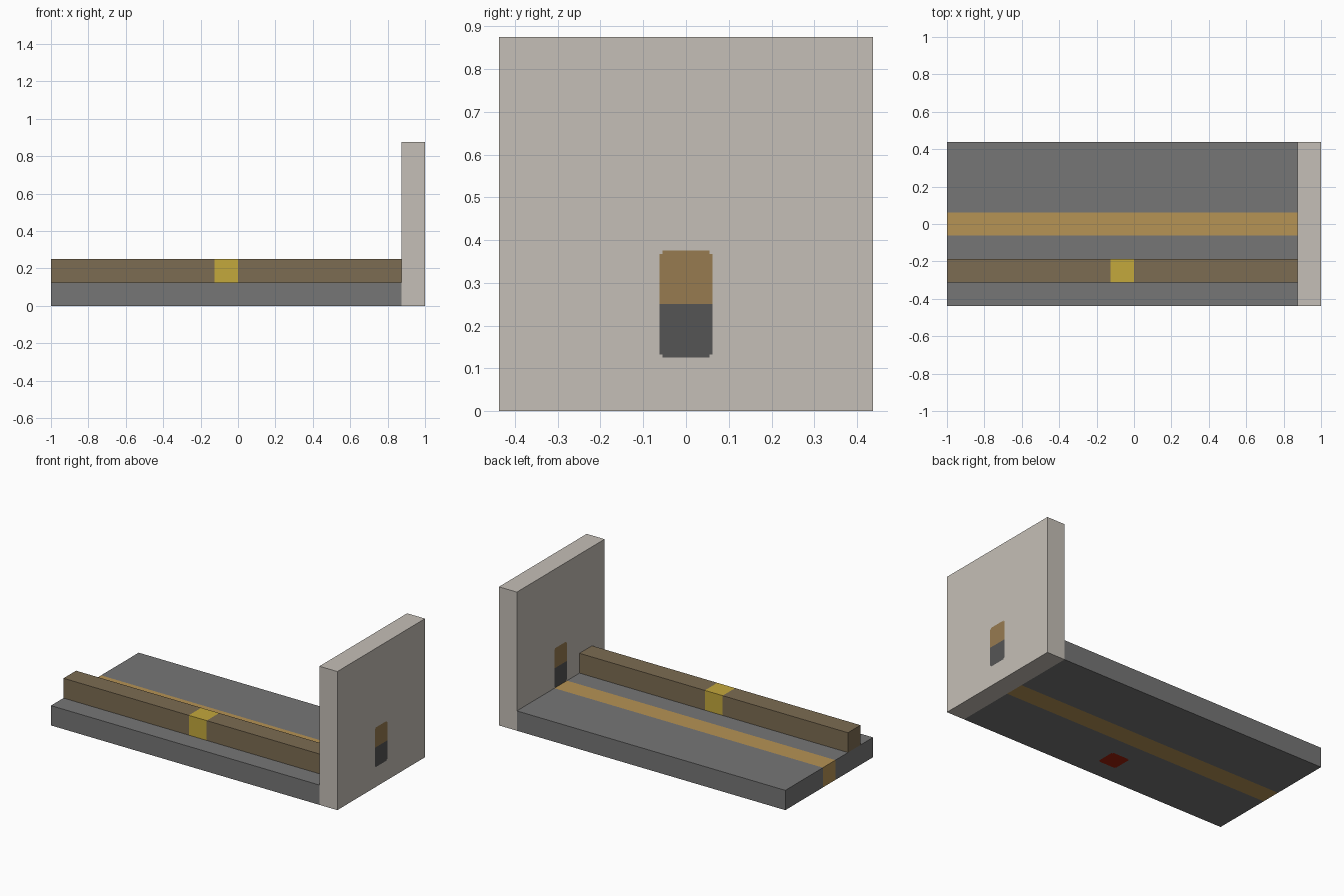
import bpy
import bmesh
from mathutils import Vector

cube = bpy.data.objects.get("Cube")
if cube:
    bpy.data.objects.remove(cube, do_unlink=True)


def material(name, rgb):
    """Flat material from 0-255 display values."""
    lin = [((c / 255 + 0.055) / 1.055) ** 2.4 for c in rgb]
    mat = bpy.data.materials.new(name)
    mat.use_nodes = True
    mat.diffuse_color = (*lin, 1)
    mat.node_tree.nodes["Principled BSDF"].inputs["Base Color"].default_value = (*lin, 1)
    return mat


grey = material("slab grey", (118, 118, 118))
tan = material("stripe tan", (182, 147, 85))
red = material("signal red", (160, 32, 10))
brown = material("beam brown", (124, 108, 82))
yellow = material("band yellow", (196, 168, 60))
stone = material("wall stone", (197, 191, 183))
ochre = material("upper mark ochre", (151, 123, 80))
dark = material("lower mark dark grey", (85, 85, 85))


def cut_box(name, low, high, cuts, mats, rule):
    """Box sliced at the given positions per axis; rule picks each face's material."""
    low, high = Vector(low), Vector(high)
    bm = bmesh.new()
    bmesh.ops.create_cube(bm, size=1)
    for v in bm.verts:
        v.co = (low + high) / 2 + v.co * (high - low)
    for axis, places in enumerate(cuts):
        normal = Vector([float(i == axis) for i in range(3)])
        for place in places:
            bmesh.ops.bisect_plane(bm, geom=bm.verts[:] + bm.edges[:] + bm.faces[:],
                                   plane_co=normal * place, plane_no=normal)
    bm.normal_update()
    for f in bm.faces:
        f.material_index = rule(f.calc_center_median(), f.normal)
    mesh = bpy.data.meshes.new(name)
    bm.to_mesh(mesh)
    bm.free()
    for m in mats:
        mesh.materials.append(m)
    obj = bpy.data.objects.new(name, mesh)
    bpy.context.collection.objects.link(obj)
    return obj


HALF = 0.0625   # half of one unit of the layout
NOTCH = 0.0075  # missing corner squares of the painted marks
BEAM_Y = -4 * HALF
BAND_X = -HALF
JOIN = 14 * HALF
DEPTH = 7 * HALF


def edges_around(c, half):
    """Cut positions for a mark with notched corners."""
    return [c - half, c - half + NOTCH, c + half - NOTCH, c + half]


def in_mark(u, v, hu, hv):
    """Inside a rectangle whose corners are notched out."""
    u, v = abs(u), abs(v)
    return u < hu and v < hv and not (u > hu - NOTCH and v > hv - NOTCH)


# Slab: lengthwise stripe wraps it, red spot underneath the beam's band
def slab_rule(c, n):
    if abs(c.y) < HALF and abs(n.y) < 0.5:
        return 1
    if n.z < -0.5 and in_mark(c.x - BAND_X, c.y - BEAM_Y, HALF, HALF):
        return 2
    return 0


cut_box("base_slab", (-1, -DEPTH, 0), (JOIN, DEPTH, 2 * HALF),
        (edges_around(BAND_X, HALF), edges_around(BEAM_Y, HALF) + [-HALF, HALF], []),
        (grey, tan, red), slab_rule)

# Beam with a yellow band around it
cut_box("beam", (-1, BEAM_Y - HALF, 2 * HALF), (JOIN, BEAM_Y + HALF, 4 * HALF),
        ([BAND_X - HALF, BAND_X + HALF], [], []), (brown, yellow),
        lambda c, n: int(abs(c.x - BAND_X) < HALF and abs(n.x) < 0.5))


# End wall: two-tone mark on both broad faces
def wall_rule(c, n):
    if abs(n.x) > 0.5 and in_mark(c.y, c.z - 4 * HALF, HALF, 2 * HALF):
        return 1 if c.z > 4 * HALF else 2
    return 0


cut_box("end_wall", (JOIN, -DEPTH, 0), (1, DEPTH, 2 * DEPTH),
        ([], edges_around(0, HALF), edges_around(4 * HALF, 2 * HALF) + [4 * HALF]),
        (stone, ochre, dark), wall_rule)
